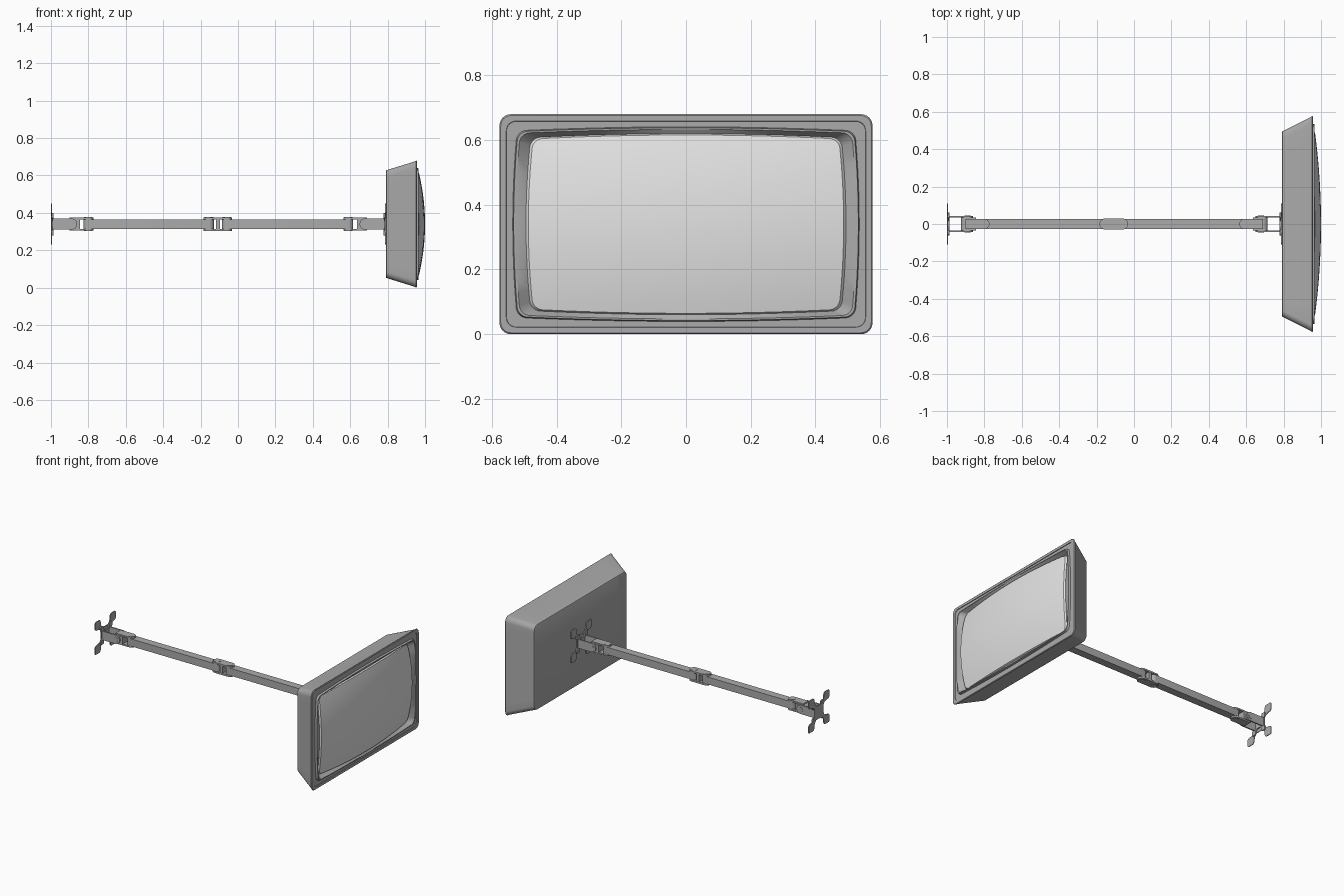
import bpy, bmesh, math

if "Cube" in bpy.data.objects:
    bpy.data.objects.remove(bpy.data.objects["Cube"], do_unlink=True)

Z = 0.34  # height of the arm and screen centre


def material(name, value):
    m = bpy.data.materials.new(name)
    m.use_nodes = True
    color = (value, value, value, 1)
    m.diffuse_color = color
    m.node_tree.nodes["Principled BSDF"].inputs["Base Color"].default_value = color
    return m


GREY = material("mid grey", 0.41)
GLASS = material("light grey glass", 0.78)


def finish(name, bm, mat):
    bmesh.ops.recalc_face_normals(bm, faces=bm.faces)
    mesh = bpy.data.meshes.new(name)
    bm.to_mesh(mesh)
    bm.free()
    mesh.materials.append(mat)
    obj = bpy.data.objects.new(name, mesh)
    bpy.context.collection.objects.link(obj)
    bpy.ops.object.select_all(action='DESELECT')
    obj.select_set(True)
    bpy.context.view_layer.objects.active = obj
    bpy.ops.object.shade_smooth_by_angle(angle=math.radians(32))
    return obj


def prism(name, points, axis, lo, hi):
    """Extrude a flat outline along an axis."""
    place = {'x': lambda a, b, t: (t, a, b + Z),
             'y': lambda a, b, t: (a, t, b + Z),
             'z': lambda a, b, t: (a, b, t + Z)}[axis]
    bm = bmesh.new()
    bottom, top = [[bm.verts.new(place(a, b, t)) for a, b in points] for t in (lo, hi)]
    bm.faces.new(bottom)
    bm.faces.new(top)
    n = len(points)
    for i in range(n):
        j = (i + 1) % n
        bm.faces.new((bottom[i], bottom[j], top[j], top[i]))
    return finish(name, bm, GREY)


def strip(a, b, r, round_a=True, round_b=True):
    """Outline of a bar from a to b with optional round ends."""
    pts = []
    for end, start, rounded in ((b, -90, round_b), (a, 90, round_a)):
        side = 1 if start < 0 else -1
        if rounded:
            c = end - side * r
            for k in range(13):
                t = math.radians(start + 15 * k)
                pts.append((c + r * math.cos(t), r * math.sin(t)))
        else:
            pts += [(end, -side * r), (end, side * r)]
    return pts


def circle(cx, r, n=24):
    return [(cx + r * math.cos(2 * math.pi * i / n), r * math.sin(2 * math.pi * i / n))
            for i in range(n)]


def ring(hy, hz, r, ky=0.0, kz=0.0, seg=12):
    """Rounded rectangle, with sides bowed outwards by ky and kz."""
    pts = []
    corners = [(1, 1), (-1, 1), (-1, -1), (1, -1)]
    for q, (sy, sz) in enumerate(corners):
        for k in range(7):
            t = math.radians(90 * q + 15 * k)
            pts.append((sy * (hy - r) + r * math.cos(t), sz * (hz - r) + r * math.sin(t)))
        ny, nz = corners[(q + 1) % 4]
        t = math.radians(90 * q + 90)
        end = (ny * (hy - r) + r * math.cos(t), nz * (hz - r) + r * math.sin(t))
        a = pts[-1]
        for k in range(1, seg):
            f = k / seg
            pts.append((a[0] + (end[0] - a[0]) * f, a[1] + (end[1] - a[1]) * f))
    return [(y * (1 - ky * (z / hz) ** 2), z * (1 - kz * (y / hy) ** 2)) for y, z in pts]


def loft(name, rings, mat, cap_start=False, cap_end=False):
    bm = bmesh.new()
    loops = [[bm.verts.new((x, y, z + Z)) for x, y, z in pts] for pts in rings]
    n = len(loops[0])
    for p, q in zip(loops, loops[1:]):
        for i in range(n):
            j = (i + 1) % n
            bm.faces.new((p[i], p[j], q[j], q[i]))
    if cap_start:
        bm.faces.new(loops[0])
    if cap_end:
        bm.faces.new(loops[-1])
    return finish(name, bm, mat)


def dome(y, z):
    return 1.0 - 0.034 * (z / 0.28) ** 2 - 0.033 * (y / 0.495) ** 2


def at(x, pts):
    return [(x, y, z) for y, z in pts]


# Screen housing: flared box, front rim, groove, raised lip and inner slope
edge = ring(0.495, 0.28, 0.03, 0.03, 0.045)
housing = [
    at(0.79, ring(0.490, 0.282, 0.03)),
    at(0.793, ring(0.496, 0.288, 0.035)),
    at(0.945, ring(0.572, 0.335, 0.035)),
    at(0.953, ring(0.577, 0.340, 0.035)),
    at(0.957, ring(0.573, 0.336, 0.032)),
    at(0.957, ring(0.556, 0.319, 0.03)),
    at(0.953, ring(0.555, 0.318, 0.03)),
    at(0.953, ring(0.536, 0.301, 0.03, 0.025, 0.04)),
    at(0.966, ring(0.533, 0.298, 0.03, 0.025, 0.04)),
    at(0.966, ring(0.526, 0.293, 0.03, 0.025, 0.04)),
    [(dome(y, z) - 0.008, y, z) for y, z in edge],
]
loft("screen_housing", housing, GREY, cap_start=True)

# Bulging glass
scales = [1.0, 0.985] + [0.9 - 0.1 * k for k in range(9)] + [0.02]
glass = [[(dome(y * s, z * s) - (0.008 if s == 1 else 0), y * s, z * s) for y, z in edge]
         for s in scales]
loft("screen_glass", glass, GLASS, cap_end=True)

# Cross-shaped mounting plate outline, mirrored from one quadrant
quadrant = [(0.03, 0.047), (0.044, 0.06), (0.05, 0.08), (0.052, 0.1), (0.062, 0.11),
            (0.104, 0.11), (0.11, 0.104), (0.11, 0.062), (0.1, 0.052), (0.08, 0.05),
            (0.06, 0.044), (0.047, 0.03)]
cross = []
for sy, sz in ((1, 1), (1, -1), (-1, -1), (-1, 1)):
    part = [(sy * a, sz * b) for a, b in quadrant]
    cross += part if sy * sz > 0 else part[::-1]
small_cross = [(a * 0.55, b * 0.55) for a, b in cross]


def end_joint(label, wall, s):
    """Plate, fork bracket, tilting block and yoke at one end of the arm."""
    def along(pts):
        return [(wall + s * a, b) for a, b in pts]

    prism(label + "_mount_plate", cross, 'x', wall, wall + s * 0.005)
    prism(label + "_mount_base", small_cross, 'x', wall + s * 0.004, wall + s * 0.013)
    for side, lo in (("front", -0.043), ("back", 0.034)):
        prism(label + "_bracket_" + side, along(strip(0.008, 0.14, 0.03, False)),
              'y', lo, lo + 0.009)
    prism(label + "_tilt_block", along(strip(0.075, 0.155, 0.026, True, False)),
          'y', -0.034, 0.034)
    prism(label + "_tilt_pin", circle(wall + s * 0.11, 0.016), 'y', -0.045, 0.045)
    for side, lo in (("lower", -0.035), ("upper", 0.025)):
        prism(label + "_yoke_" + side, along(strip(0.10, 0.227, 0.028, False)),
              'z', lo, lo + 0.01)
    prism(label + "_swivel_pin", circle(wall + s * 0.20, 0.023), 'z', -0.037, 0.037)


end_joint("wall", -1.0, 1)
end_joint("screen", 0.79, -1)

# Two arm bars, round where they swivel
for name, a, b in (("wall_arm", -0.80, -0.155), ("screen_arm", -0.06, 0.59)):
    prism(name, strip(a - 0.026, b + 0.026, 0.026), 'z', -0.0249, 0.0249)

# Elbow joining the two bars
for side, lo in (("lower", -0.036), ("upper", 0.025)):
    prism("elbow_plate_" + side, strip(-0.184, -0.031, 0.029), 'z', lo, lo + 0.011)
prism("elbow_web", strip(-0.118, -0.097, 0.027, False, False), 'z', -0.026, 0.026)
for side, x in (("wall", -0.155), ("screen", -0.06)):
    prism("elbow_pin_" + side, circle(x, 0.023), 'z', -0.038, 0.038)
